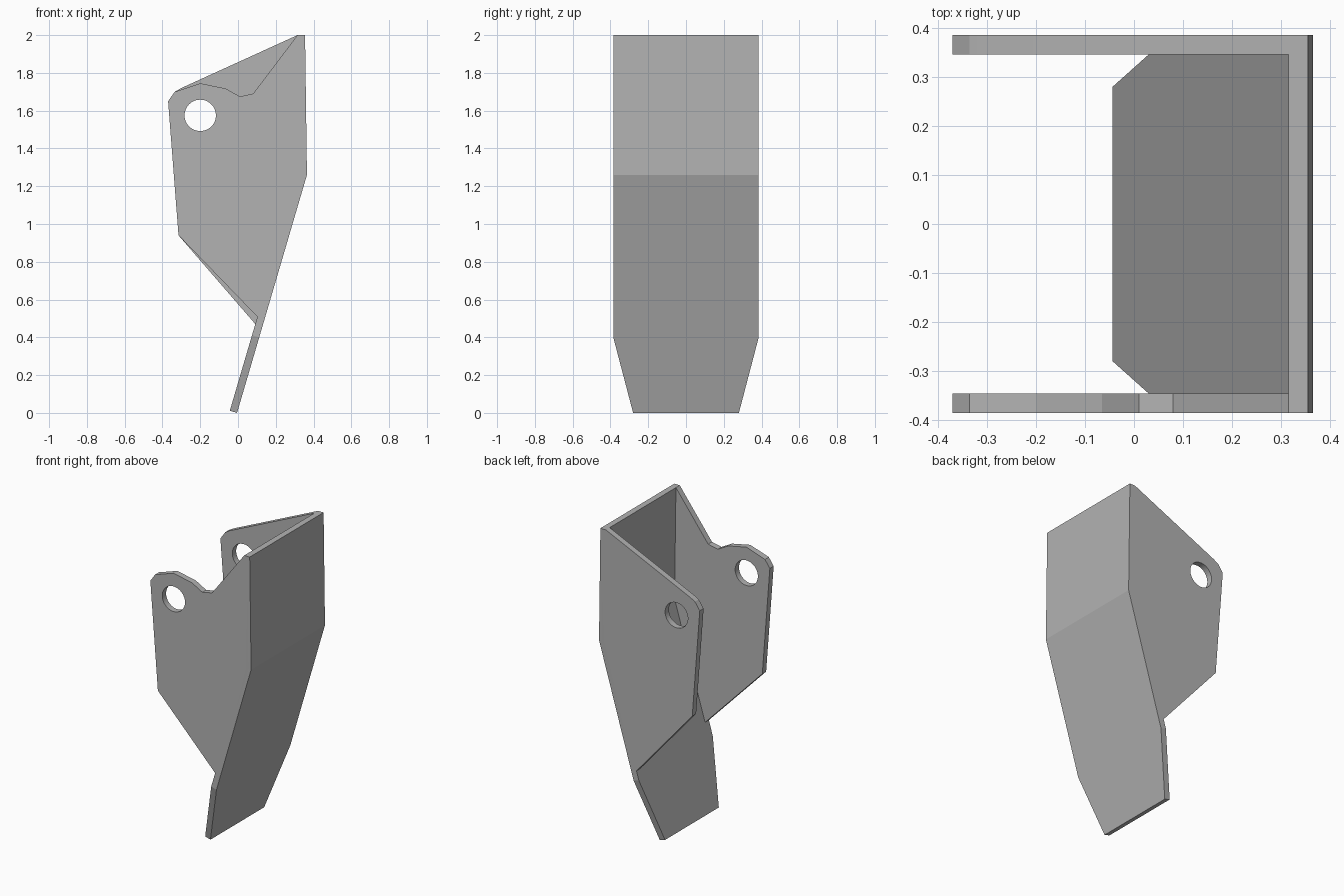
import bpy, bmesh, math
from mathutils import Vector

cube = bpy.data.objects.get("Cube")
if cube:
    bpy.data.objects.remove(cube, do_unlink=True)

STEEL = (0.45, 0.45, 0.45, 1)
steel = bpy.data.materials.new("grey steel")
steel.use_nodes = True
steel.diffuse_color = STEEL
steel.node_tree.nodes["Principled BSDF"].inputs["Base Color"].default_value = STEEL

HALF, SHEET = 0.385, 0.04


def extrude(name, profile, y0, y1, cuts=()):
    """Prism of an x-z profile between two y values, trimmed by planes."""
    bm = bmesh.new()
    face = bm.faces.new([bm.verts.new((x, y0, z)) for x, z in profile])
    side = bmesh.ops.extrude_face_region(bm, geom=[face])
    verts = [v for v in side["geom"] if isinstance(v, bmesh.types.BMVert)]
    bmesh.ops.translate(bm, verts=verts, vec=(0, y1 - y0, 0))
    for point, normal in cuts:
        cut = bmesh.ops.bisect_plane(bm, geom=bm.verts[:] + bm.edges[:] + bm.faces[:],
                                     plane_co=point, plane_no=normal, clear_outer=True)
        rim = [e for e in cut["geom_cut"] if isinstance(e, bmesh.types.BMEdge)]
        bmesh.ops.contextual_create(bm, geom=rim)
    bmesh.ops.recalc_face_normals(bm, faces=bm.faces)
    mesh = bpy.data.meshes.new(name)
    bm.to_mesh(mesh)
    bm.free()
    mesh.materials.append(steel)
    obj = bpy.data.objects.new(name, mesh)
    bpy.context.collection.objects.link(obj)
    return obj


def apply_boolean(obj, other, operation):
    mod = obj.modifiers.new(operation, 'BOOLEAN')
    mod.operation, mod.solver, mod.object = operation, 'EXACT', other
    bpy.context.view_layer.objects.active = obj
    bpy.ops.object.modifier_apply(modifier=mod.name)
    bpy.data.objects.remove(other, do_unlink=True)


# Bent back plate, its lower end tapered on both sides
toe, bend = Vector((-0.005, 0, 0)), Vector((0.365, 0, 1.26))
along = (bend - toe).normalized()
inward = Vector((-along.z, 0, along.x))
cuts = []
for s in (-1, 1):
    slope = along * 0.417 + Vector((0, s * 0.105, 0))
    cuts.append((toe + Vector((0, s * 0.28, 0)), slope.cross(inward) * -s))
# Keep the centre of the plate on the inner side of each cut
cuts = [(p, n if n.dot(Vector((0.2, 0, 0.7)) - p) < 0 else -n) for p, n in cuts]
inner_toe = toe + inward * SHEET
bracket = extrude("bracket", [(0.355, 2), (bend.x, bend.z), (toe.x, toe.z),
                              (inner_toe.x, inner_toe.z), (0.325, 1.265), (0.315, 2)],
                  -HALF, HALF, cuts)

# Side walls; their rear edge is buried inside the back plate
rear = [(0.335, 2), (0.345, 1.263)]
front_wall = extrude("front_wall", rear + [
    (0.12, 0.505), (0.101, 0.51), (-0.315, 0.94), (-0.37, 1.65), (-0.335, 1.70),
    (-0.2, 1.745), (-0.065, 1.717), (0.01, 1.675), (0.08, 1.69), (0.315, 2)],
    -HALF, SHEET - HALF)
rear_wall = extrude("rear_wall", rear + [
    (0.11, 0.465), (0.09, 0.472), (-0.315, 0.94), (-0.37, 1.65), (-0.335, 1.70),
    (-0.30, 1.72), (0.315, 2)],
    HALF - SHEET, HALF)
for wall in (front_wall, rear_wall):
    apply_boolean(bracket, wall, 'UNION')

# Pin hole through both walls
bpy.ops.mesh.primitive_cylinder_add(vertices=48, radius=0.083, depth=2,
                                    location=(-0.2, 0, 1.575), rotation=(math.pi / 2, 0, 0))
pin = bpy.context.object
pin.data.materials.append(steel)
apply_boolean(bracket, pin, 'DIFFERENCE')

bpy.ops.object.select_all(action='DESELECT')
bracket.select_set(True)
bpy.context.view_layer.objects.active = bracket
bpy.ops.object.shade_smooth_by_angle(angle=math.radians(12))
